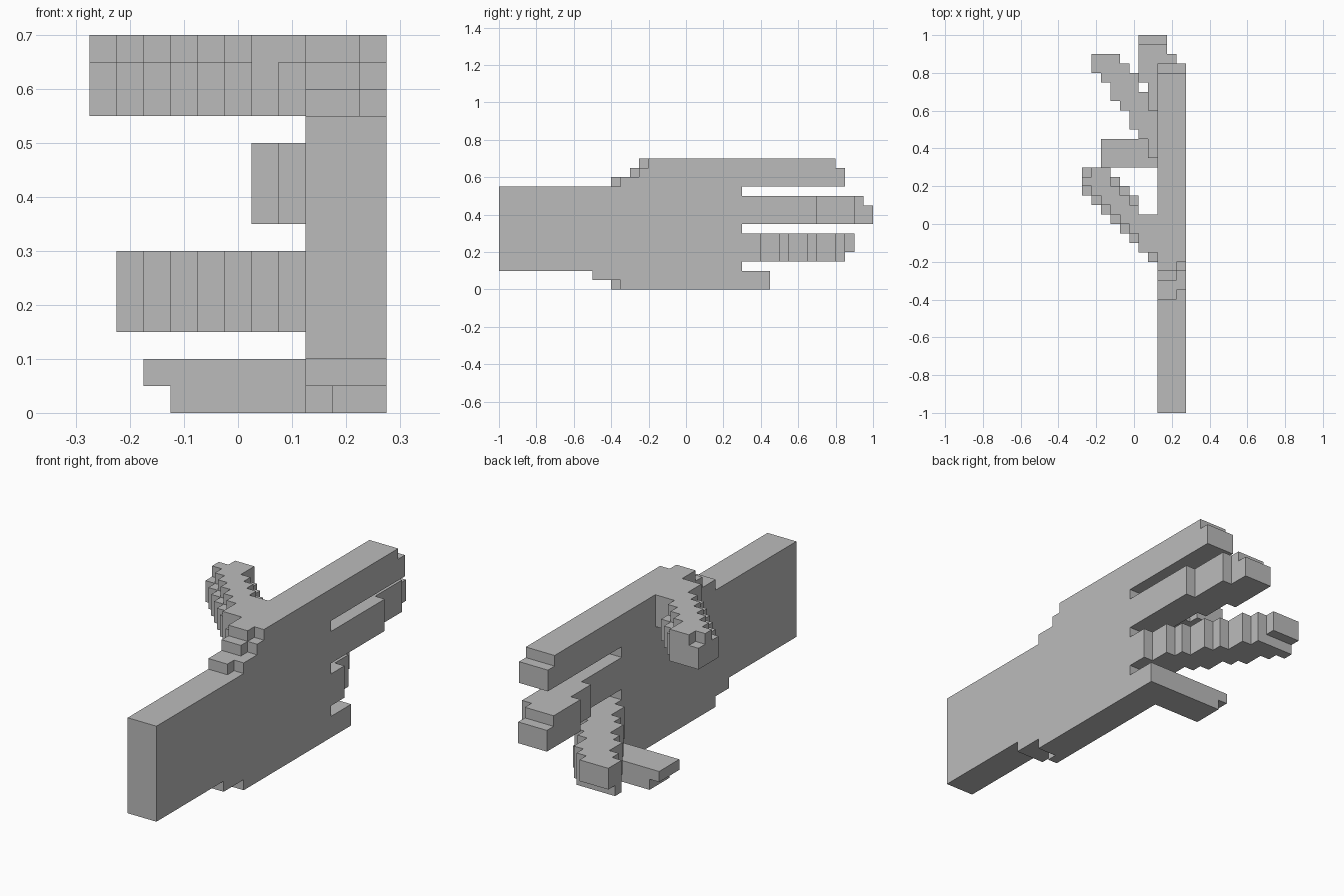
import bpy
import bmesh
from mathutils import Vector

if "Cube" in bpy.data.objects:
    bpy.data.objects.remove(bpy.data.objects["Cube"], do_unlink=True)

CELL = 0.05
ORIGIN = Vector((-0.275, -1.0, 0.0))
cells = {}  # block position -> part name


def fill(part, xs, ys, zs):
    """Fill a box of blocks, given as start and end on each axis."""
    for x in range(*xs):
        for y in range(*ys):
            for z in range(*zs):
                cells.setdefault((x, y, z), part)


# Forearm and palm: a slab three blocks thick
SLAB = (8, 11)
fill("forearm", SLAB, (0, 10), (2, 11))
fill("palm", SLAB, (10, 26), (1, 11))

# Heel of the palm, with a set-back outer corner
fill("palm", (8, 9), (12, 26), (0, 1))
fill("palm", (9, 11), (13, 26), (0, 1))

# Stepped upper edge of the palm, outer column set back by one block
for z, start in ((11, 12), (12, 14), (13, 15)):
    fill("palm", (8, 10), (start, 26), (z, z + 1))
    fill("palm", (10, 11), (start + 1, 26), (z, z + 1))

# Index finger, straight
fill("index_finger", SLAB, (26, 36), (11, 14))
fill("index_finger", SLAB, (36, 37), (11, 13))

# Middle finger, slightly bent
y = 26
for length, left, right in ((6, 8, 11), (2, 7, 11), (1, 7, 10), (3, 6, 10), (1, 6, 9)):
    fill("middle_finger", (left, right), (y, y + length), (7, 10))
    y += length
fill("middle_finger", (6, 9), (y, y + 1), (7, 9))

# Ring finger, curling in one block row at a time
lefts = (8, 7, 7, 6, 5, 5, 4, 3, 3, 2, 1)
rights = (11, 11, 10, 10, 9, 8, 8, 7, 6, 6, 5)
for i, span in enumerate(zip(lefts, rights)):
    fill("ring_finger", span, (26 + i, 27 + i), (3, 6))
fill("ring_finger", (1, 4), (37, 38), (4, 6))

# Little finger, folded straight across
fill("little_finger", (3, 11), (26, 29), (0, 1))
fill("little_finger", (2, 11), (26, 29), (1, 2))

# Thumb: diagonal stair, the top layer inset from the lower two
for x in range(6):
    back = min(26, 28 - x)
    fill("thumb", (x, x + 1), (23 - x, back), (11, 13))
    inset = 1 if x == 0 or x > 2 else 0
    fill("thumb", (x, x + 1), (24 - x, back - inset), (13, 14))
fill("thumb", (6, 8), (17, 21), (11, 14))
fill("thumb", (7, 8), (16, 17), (11, 13))

# Material
grey = bpy.data.materials.new("plain_grey")
grey.use_nodes = True
colour = (0.5, 0.5, 0.5, 1.0)
grey.diffuse_color = colour
grey.node_tree.nodes["Principled BSDF"].inputs["Base Color"].default_value = colour


def add_face(bm, cell, axis, side):
    """Add the square on one side of a block, wound outwards."""
    u, v = (axis + 1) % 3, (axis + 2) % 3
    corners = [(0, 0), (1, 0), (1, 1), (0, 1)]
    if side == 0:
        corners.reverse()
    verts = []
    for a, b in corners:
        p = Vector(cell)
        p[axis] += side
        p[u] += a
        p[v] += b
        verts.append(bm.verts.new(ORIGIN + p * CELL))
    bm.faces.new(verts)


def build(part):
    """Make the outer skin of one part and merge its flat areas."""
    bm = bmesh.new()
    for cell, owner in cells.items():
        if owner != part:
            continue
        for axis in range(3):
            for side in (0, 1):
                neighbour = list(cell)
                neighbour[axis] += 2 * side - 1
                if tuple(neighbour) not in cells:
                    add_face(bm, cell, axis, side)
    bmesh.ops.remove_doubles(bm, verts=bm.verts, dist=0.001)
    bmesh.ops.dissolve_limit(bm, angle_limit=0.01, verts=bm.verts, edges=bm.edges)
    mesh = bpy.data.meshes.new(part)
    bm.to_mesh(mesh)
    bm.free()
    mesh.materials.append(grey)
    bpy.context.collection.objects.link(bpy.data.objects.new(part, mesh))


for name in dict.fromkeys(cells.values()):
    build(name)
